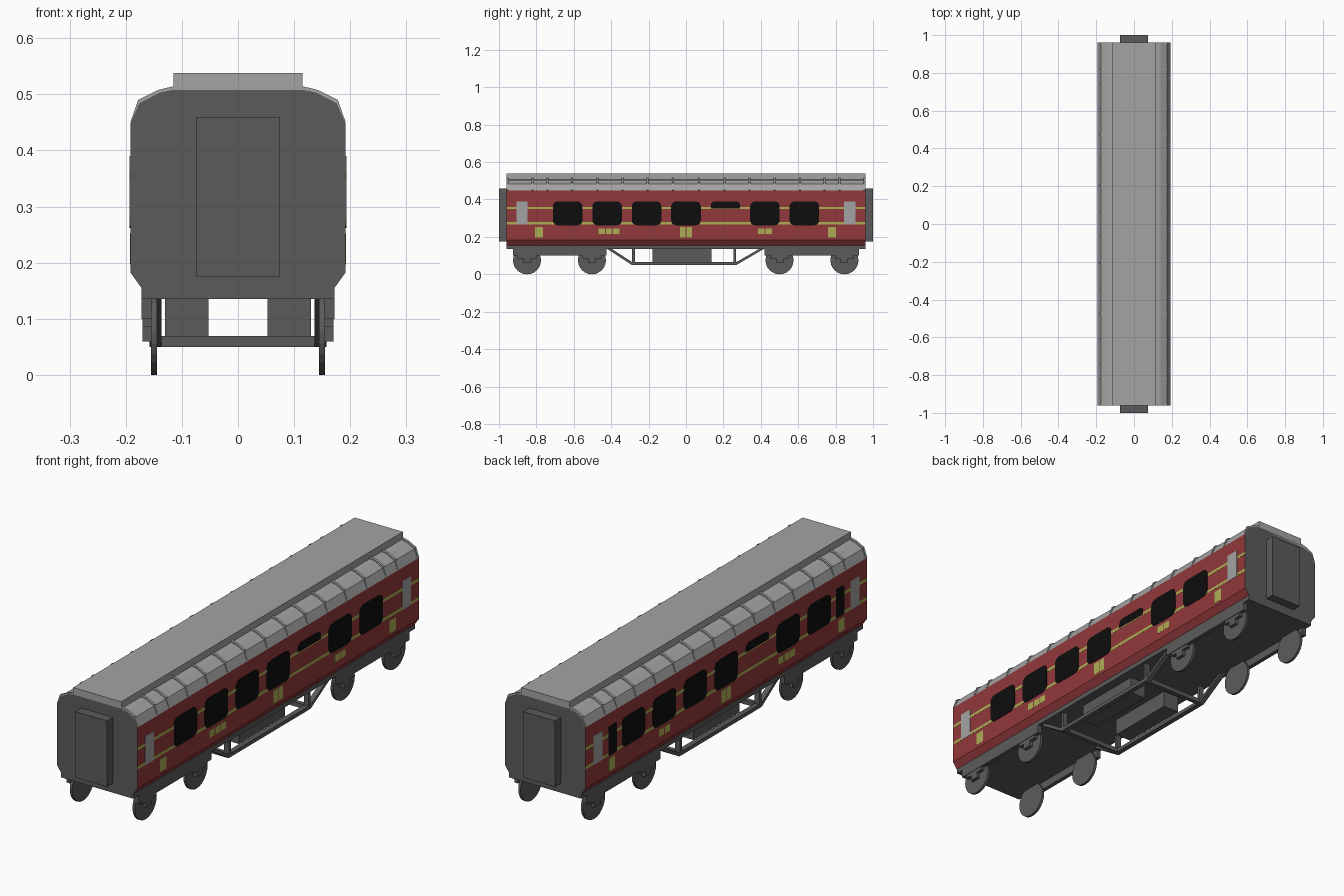
import bpy, bmesh, math

if "Cube" in bpy.data.objects:
    bpy.data.objects.remove(bpy.data.objects["Cube"])


def material(name, rgb):
    m = bpy.data.materials.new(name)
    m.diffuse_color = (*rgb, 1)
    m.use_nodes = True
    m.node_tree.nodes["Principled BSDF"].inputs["Base Color"].default_value = m.diffuse_color
    return m


RED = material("carriage red", (0.29, 0.04, 0.044))
ROOF = material("roof grey", (0.37, 0.37, 0.37))
DARK = material("dark grey", (0.105, 0.105, 0.105))
BLACK = material("window black", (0.004, 0.004, 0.004))
YELLOW = material("yellow", (0.42, 0.42, 0.09))


def finish(name, bm, mats):
    bmesh.ops.recalc_face_normals(bm, faces=bm.faces[:])
    me = bpy.data.meshes.new(name)
    bm.to_mesh(me)
    bm.free()
    for m in mats:
        me.materials.append(m)
    ob = bpy.data.objects.new(name, me)
    bpy.context.collection.objects.link(ob)
    return ob


def extrude(bm, ring, axis, a, b):
    """Closed prism: a 2D ring swept along x (ring is y,z) or y (ring is x,z)."""
    def place(p, t):
        return (t, p[0], p[1]) if axis == 'x' else (p[0], t, p[1])
    lo = [bm.verts.new(place(p, a)) for p in ring]
    hi = [bm.verts.new(place(p, b)) for p in ring]
    bm.faces.new(lo)
    bm.faces.new(hi[::-1])
    n = len(ring)
    for i in range(n):
        bm.faces.new((lo[i], lo[(i + 1) % n], hi[(i + 1) % n], hi[i]))


def rect(y0, y1, z0, z1):
    return [(y0, z0), (y1, z0), (y1, z1), (y0, z1)]


def side_parts(name, rings, x0, x1, mat, sides=(1, -1)):
    """Prisms between x0 and x1, repeated on the chosen sides."""
    bm = bmesh.new()
    for s in sides:
        for r in rings:
            extrude(bm, r, 'x', s * x0, s * x1)
    return finish(name, bm, [mat])


def box(name, x, y0, y1, z0, z1, mat):
    bm = bmesh.new()
    extrude(bm, rect(-x, x, z0, z1), 'y', y0, y1)
    return finish(name, bm, [mat])


def window(y, w, z0, z1, r, r_low):
    """Window outline with rounded corners."""
    pts = []
    for cy, cz, a0, rr in ((1, 1, 0, r), (-1, 1, 90, r), (-1, 0, 180, r_low), (1, 0, 270, r_low)):
        oy = y + cy * (w / 2 - rr)
        oz = z1 - rr if cz else z0 + rr
        for k in range(4):
            a = math.radians(a0 + 30 * k)
            pts.append((oy + rr * math.cos(a), oz + rr * math.sin(a)))
    return pts


# Body shell: one cross-section, coloured by face height and direction
half = [(0.172, 0.135), (0.172, 0.155), (0.192, 0.183), (0.192, 0.447),
        (0.176, 0.484), (0.14, 0.503), (0.115, 0.508)]
bm = bmesh.new()
extrude(bm, half + [(-x, z) for x, z in reversed(half)], 'y', -0.96, 0.96)
bmesh.ops.recalc_face_normals(bm, faces=bm.faces[:])
for f in bm.faces:
    z = f.calc_center_median().z
    if abs(f.normal.y) > 0.5 or z < 0.15:
        f.material_index = 1
    elif z > 0.45:
        f.material_index = 2
finish("body_shell", bm, [RED, DARK, ROOF])

# Raised roof centre
box("roof_top", 0.115, -0.96, 0.96, 0.50, 0.538, ROOF)

# Curved roof ribs, plus an edge rib at each end
outer = [(0.192, 0.45), (0.178, 0.49), (0.142, 0.508), (0.113, 0.515)]
inner = [(0.113, 0.50), (0.138, 0.497), (0.172, 0.48), (0.187, 0.447)]
bm = bmesh.new()
for y in (0.07, 0.206, 0.34, 0.474, 0.61, 0.74, 0.82, 0.955):
    for sy in (1, -1):
        for sx in (1, -1):
            extrude(bm, [(sx * x, z) for x, z in outer + inner], 'y',
                    sy * y - 0.005, sy * y + 0.005)
finish("roof_ribs", bm, [ROOF])

# End gangway doors
for nm, s in (("front_gangway", -1), ("back_gangway", 1)):
    box(nm, 0.075, s * 0.955, s * 1.0, 0.175, 0.46, DARK)

# Side stripes
side_parts("side_stripes", [rect(-0.96, 0.96, 0.348, 0.361), rect(-0.96, 0.96, 0.266, 0.279)],
           0.19, 0.1926, YELLOW)

# Yellow side panels
panels = [rect(y - 0.021, y + 0.021, 0.197, 0.252) for y in (-0.785, 0.78)]
panels += [rect(y - 0.015, y + 0.015, 0.197, 0.252) for y in (-0.017, 0.017)]
panels += [rect(y - 0.017, y + 0.017, 0.215, 0.246) for y in (-0.451, -0.412, -0.373, 0.402, 0.442)]
side_parts("side_panels", panels, 0.19, 0.1926, YELLOW)

# Grey side doors
side_parts("side_doors", [rect(y - 0.03, y + 0.03, 0.265, 0.39) for y in (-0.877, 0.875)],
           0.19, 0.1932, ROOF)

# Windows: one on each side shows only its upper part
for nm, s in (("right_windows", 1), ("left_windows", -1)):
    wins = [window(s * i * 0.211, 0.158, 0.262, 0.39, 0.026, 0.026) for i in (-3, -2, -1, 0, 2, 3)]
    wins.append(window(s * 0.211, 0.156, 0.353, 0.39, 0.02, 0.001))
    if s < 0:
        wins += [window(y, 0.056, 0.265, 0.39, 0.008, 0.008) for y in (-0.775, 0.775)]
    side_parts(nm, wins, 0.19, 0.1935, BLACK, (s,))

# Wheels
AXLES = (-0.85, -0.503, 0.5, 0.847)
wheels = [[(y + 0.075 * math.cos(a), 0.075 + 0.075 * math.sin(a))
           for a in (2 * math.pi * k / 24 for k in range(24))] for y in AXLES]
side_parts("wheels", wheels, 0.144, 0.155, DARK)

# Wheel frames and axle boxes
side_parts("wheel_frames", [rect(-0.925, -0.425, 0.1, 0.14), rect(0.42, 0.925, 0.1, 0.14)],
           0.154, 0.172, DARK)
boxes = [rect(y - 0.02, y + 0.02, 0.06, 0.102) for y in AXLES]
boxes += [rect(y - 0.05, y + 0.05, 0.085, 0.102) for y in AXLES]
side_parts("axle_boxes", boxes, 0.155, 0.17, DARK)

# Underfloor truss: bottom bar, sloping ends and posts
truss = [rect(-0.29, 0.27, 0.05, 0.066),
         rect(-0.288, -0.274, 0.05, 0.14), rect(0.254, 0.268, 0.05, 0.14),
         [(-0.425, 0.138), (-0.29, 0.05), (-0.272, 0.055), (-0.40, 0.138)],
         [(0.42, 0.138), (0.27, 0.05), (0.252, 0.055), (0.395, 0.138)]]
side_parts("truss", truss, 0.136, 0.158, DARK)

# Truss cross bars and underfloor equipment boxes
for nm, y in (("front_cross_bar", -0.281), ("back_cross_bar", 0.261)):
    box(nm, 0.14, y - 0.009, y + 0.009, 0.05, 0.069, DARK)
side_parts("equipment_boxes", [rect(-0.18, 0.135, 0.062, 0.14)], 0.053, 0.13, DARK)
